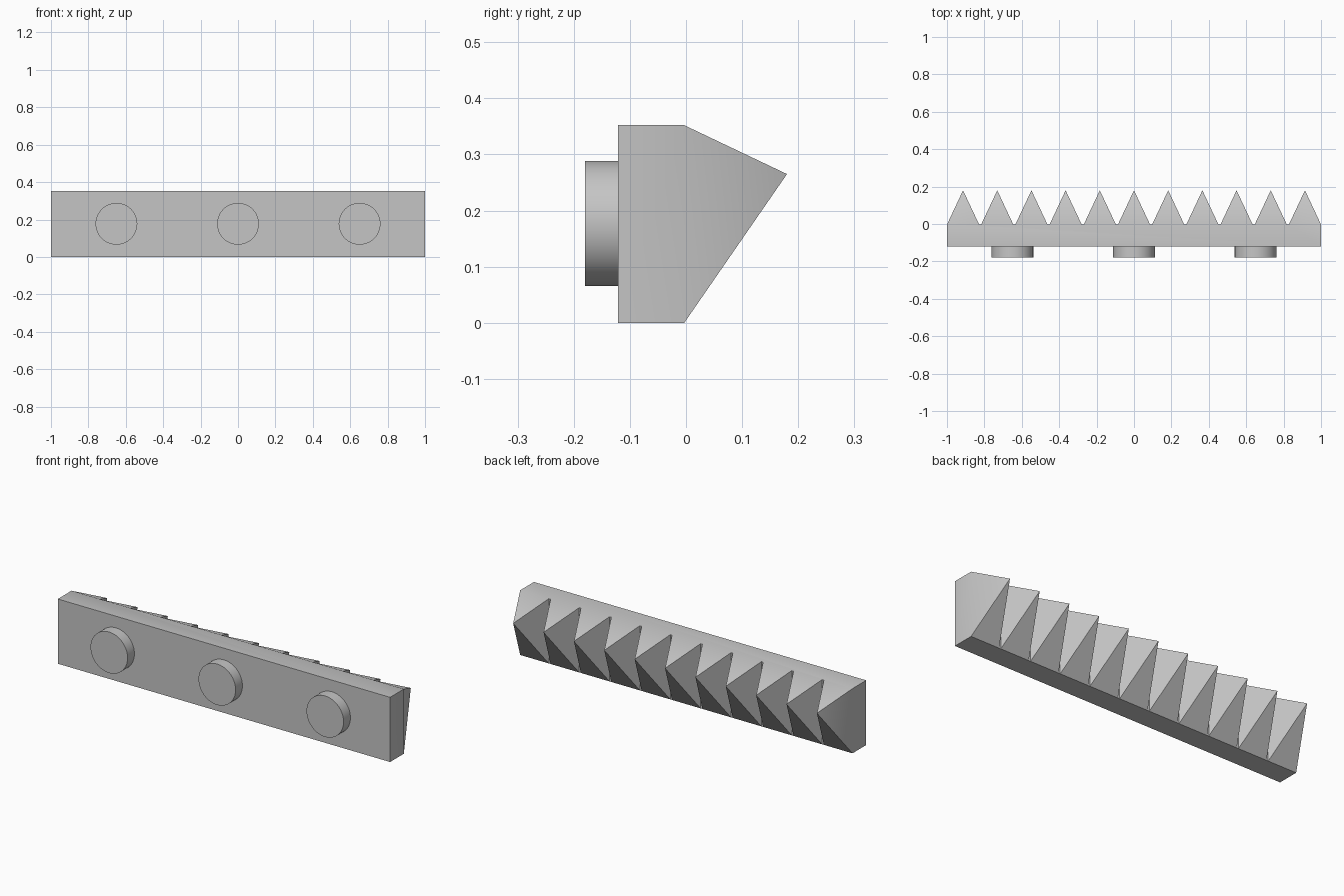
import bpy
import bmesh
import math
from mathutils import Matrix

if "Cube" in bpy.data.objects:
    bpy.data.objects.remove(bpy.data.objects["Cube"], do_unlink=True)

# Single grey material
grey = bpy.data.materials.new("plain grey")
grey.use_nodes = True
colour = (0.56, 0.56, 0.56, 1.0)
grey.diffuse_color = colour
grey.node_tree.nodes["Principled BSDF"].inputs["Base Color"].default_value = colour

HEIGHT = 0.352
FRONT, BACK = -0.121, -0.003
TEETH = 11
TOOTH_WIDTH = 0.172
PITCH = (2 - TOOTH_WIDTH) / (TEETH - 1)
TIP_Y, TIP_Z = 0.18, 0.265


def finish(name, bm):
    """Turn a bmesh into a smooth-by-angle object."""
    bmesh.ops.recalc_face_normals(bm, faces=bm.faces)
    mesh = bpy.data.meshes.new(name)
    bm.to_mesh(mesh)
    bm.free()
    mesh.materials.append(grey)
    obj = bpy.data.objects.new(name, mesh)
    bpy.context.collection.objects.link(obj)
    bpy.ops.object.select_all(action='DESELECT')
    obj.select_set(True)
    bpy.context.view_layer.objects.active = obj
    bpy.ops.object.shade_smooth_by_angle(angle=math.radians(30))
    return obj


# Toothed bar: a plate whose back edge carries a row of pyramids
bm = bmesh.new()
edge_x = []
for i in range(TEETH):
    start = -1 + i * PITCH
    edge_x += [start, start + TOOTH_WIDTH]
low = [bm.verts.new((x, BACK, 0)) for x in edge_x]
high = [bm.verts.new((x, BACK, HEIGHT)) for x in edge_x]
front_low = [bm.verts.new((x, FRONT, 0)) for x in (-1, 1)]
front_high = [bm.verts.new((x, FRONT, HEIGHT)) for x in (-1, 1)]

bm.faces.new(front_low + front_high[::-1])
bm.faces.new(front_low + low[::-1])
bm.faces.new(front_high + high[::-1])
for end in (0, -1):
    bm.faces.new((front_low[end], low[end], high[end], front_high[end]))

for i in range(len(edge_x) - 1):
    base = [low[i], low[i + 1], high[i + 1], high[i]]
    if i % 2:
        bm.faces.new(base)  # narrow flat between teeth
        continue
    tip = bm.verts.new(((edge_x[i] + edge_x[i + 1]) / 2, TIP_Y, TIP_Z))
    for a, b in zip(base, base[1:] + base[:1]):
        bm.faces.new((a, b, tip))
finish("toothed_bar", bm)

# Round pegs on the front
PEG_FRONT = -0.18
for name, x in (("right_peg", -0.65), ("middle_peg", 0), ("left_peg", 0.65)):
    bm = bmesh.new()
    place = Matrix.Translation((x, (PEG_FRONT + FRONT) / 2, 0.177))
    bmesh.ops.create_cone(bm, cap_ends=True, segments=64, radius1=0.1115,
                          radius2=0.1115, depth=FRONT - PEG_FRONT,
                          matrix=place @ Matrix.Rotation(math.pi / 2, 4, 'X'))
    finish(name, bm)
